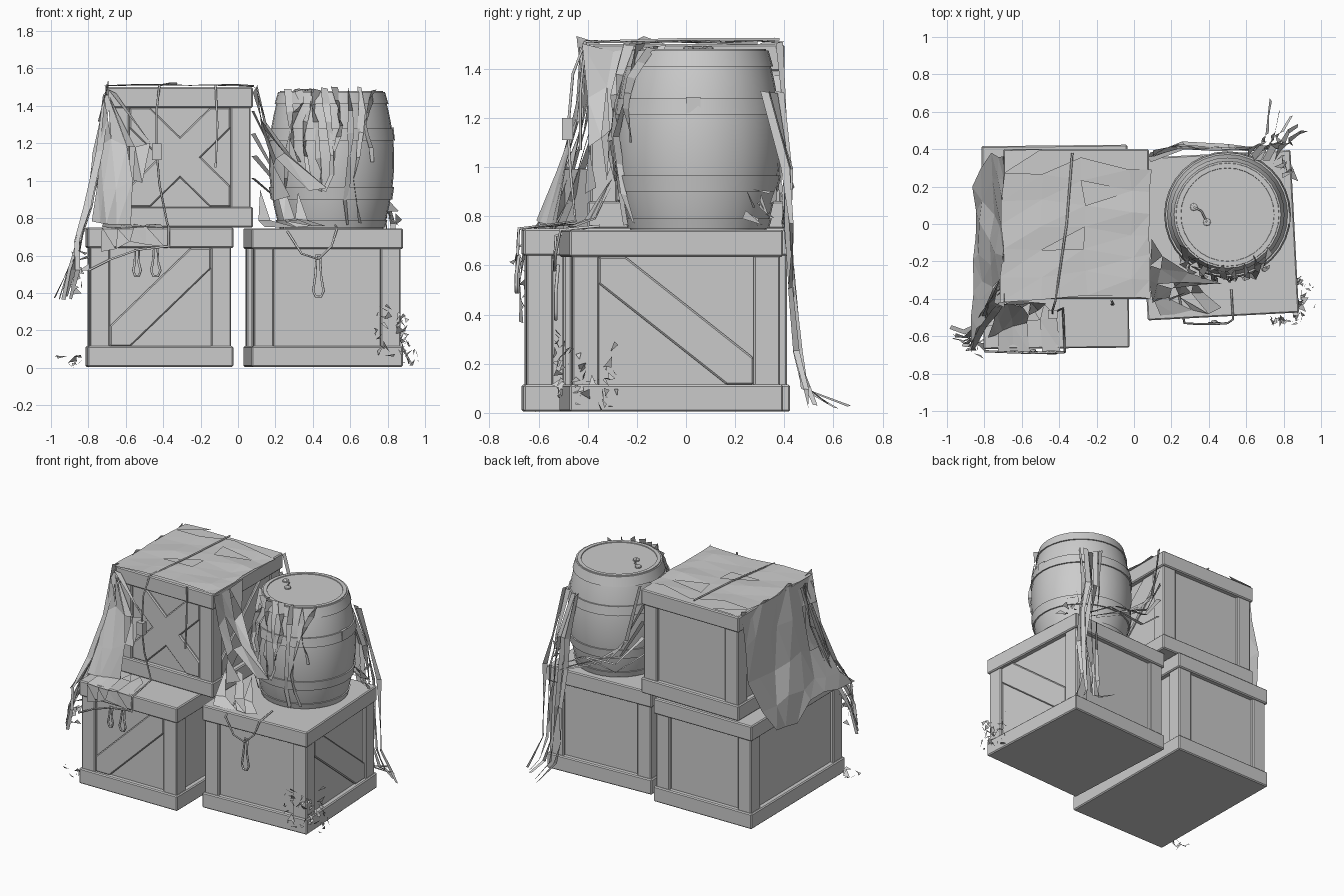
import bpy, bmesh, math, random
from mathutils import Vector, Matrix

if "Cube" in bpy.data.objects:
    bpy.data.objects.remove(bpy.data.objects["Cube"])

random.seed(4)


def finish(name, bm, smooth=False):
    mesh = bpy.data.meshes.new(name)
    bm.to_mesh(mesh)
    bm.free()
    ob = bpy.data.objects.new(name, mesh)
    bpy.context.collection.objects.link(ob)
    if smooth:
        bpy.ops.object.select_all(action='DESELECT')
        ob.select_set(True)
        bpy.context.view_layer.objects.active = ob
        bpy.ops.object.shade_smooth_by_angle(angle=math.radians(35))
    return ob


def box(bm, lo, hi, matrix=Matrix()):
    lo, hi = Vector(lo), Vector(hi)
    size = Matrix.Diagonal((*(hi - lo), 1))
    bmesh.ops.create_cube(bm, size=1, matrix=matrix @ Matrix.Translation((lo + hi) / 2) @ size)


def crate(name, lo, hi, spin=0, braces=(), rail=0.11, post=0.12):
    """Framed crate; braces hold (side, slope), side 0 front, 1 right, 2 back, 3 left."""
    lo, hi = Vector(lo), Vector(hi)
    c, s = (lo + hi) / 2, hi - lo
    hx, hy, hz = s / 2
    bm = bmesh.new()
    box(bm, (-hx + .035, -hy + .035, -hz + .02), (hx - .035, hy - .035, hz - .02))
    box(bm, (-hx, -hy, hz - rail), (hx, hy, hz))
    box(bm, (-hx, -hy, -hz), (hx, hy, -hz + rail))
    for sx in (-1, 1):
        for sy in (-1, 1):
            a = Vector((sx * (hx - .012), sy * (hy - .012), 0))
            b = Vector((sx * (hx - post), sy * (hy - post), 0))
            box(bm, (min(a.x, b.x), min(a.y, b.y), -hz + rail - .01),
                (max(a.x, b.x), max(a.y, b.y), hz - rail + .01))
    for side, slope in braces:
        half, depth = ((hx, hy), (hy, hx))[side % 2]
        w, h = half - post, hz - rail
        turn = Matrix.Rotation(side * math.pi / 2, 4, 'Z')
        d = .11
        # brace profile clipped to the opening corners
        prof = [(-w, -h), (-w + d, -h), (w, h - d), (w, h), (w - d, h), (-w, -h + d)]
        front = [bm.verts.new(turn @ Vector((x * slope, -depth + .018, z))) for x, z in prof]
        back = [bm.verts.new(turn @ Vector((x * slope, -depth + .04, z))) for x, z in prof]
        bm.faces.new(front)
        bm.faces.new(back[::-1])
        for i in range(6):
            j = (i + 1) % 6
            bm.faces.new((front[j], front[i], back[i], back[j]))
    bmesh.ops.recalc_face_normals(bm, faces=bm.faces)
    ob = finish(name, bm)
    ob.location = c
    ob.rotation_euler.z = math.radians(spin)
    bev = ob.modifiers.new("worn_edges", 'BEVEL')
    bev.width, bev.segments = .007, 1
    return ob


def lathe(name, profile, centre, sides=32):
    bm = bmesh.new()
    rings = []
    for r, z in profile:
        rings.append([bm.verts.new((centre[0] + r * math.cos(t), centre[1] + r * math.sin(t), z))
                      for t in (2 * math.pi * i / sides for i in range(sides))])
    for a, b in zip(rings, rings[1:]):
        for i in range(sides):
            j = (i + 1) % sides
            bm.faces.new((a[i], a[j], b[j], b[i]))
    bm.faces.new(rings[0][::-1])
    bm.faces.new(rings[-1])
    return finish(name, bm, True)


def sheet(name, rows, cols, jitter, holes=0.0, ragged=0.0):
    """Torn cloth spanned between the end points of successive rows."""
    bm = bmesh.new()
    grid = []
    for k, (a, b) in enumerate(rows):
        line = []
        for i in range(cols + 1):
            p = Vector(a).lerp(Vector(b), i / cols)
            p += Vector([random.uniform(-jitter[n], jitter[n]) for n in range(3)])
            if k == len(rows) - 1:
                p.z += random.uniform(-ragged, ragged)
            line.append(bm.verts.new(p))
        grid.append(line)
    for r, q in zip(grid, grid[1:]):
        for i in range(cols):
            for tri in ((r[i], q[i], q[i + 1]), (r[i], q[i + 1], r[i + 1])):
                if random.random() > holes:
                    bm.faces.new(tri)
    return finish(name, bm)


def ribbon(bm, pts, width, wobble=.012):
    """Narrow tapering strip of cloth with flat, twisted segments."""
    left, right = [], []
    for i, p in enumerate(pts):
        p = Vector(p) + Vector([random.uniform(-wobble, wobble) for _ in range(3)])
        ang = random.uniform(0, 2 * math.pi)
        w = width * (1 - .6 * i / len(pts)) / 2
        side = Vector((math.cos(ang), math.sin(ang), random.uniform(-.3, .3))) * w
        if left and (left[-1].co - right[-1].co).dot(side) < 0:
            side = -side
        left.append(bm.verts.new(p + side))
        right.append(bm.verts.new(p - side))
    for i in range(len(pts) - 1):
        bm.faces.new((left[i], right[i], right[i + 1], left[i + 1]))


def cord(name, pts, radius=.006, closed=False):
    cu = bpy.data.curves.new(name, 'CURVE')
    cu.dimensions = '3D'
    cu.bevel_depth, cu.bevel_resolution = radius, 1
    sp = cu.splines.new('POLY')
    sp.points.add(len(pts) - 1)
    for q, p in zip(sp.points, pts):
        q.co = (*p, 1)
    sp.use_cyclic_u = closed
    cu.use_fill_caps = True
    ob = bpy.data.objects.new(name, cu)
    bpy.context.collection.objects.link(ob)


def scraps(name, lo, hi, count, size):
    bm = bmesh.new()
    for _ in range(count):
        c = Vector([random.uniform(a, b) for a, b in zip(lo, hi)])
        bm.faces.new([bm.verts.new(c + Vector([random.uniform(-size, size) for _ in range(3)]))
                      for _ in range(3)])
    finish(name, bm)


# Crates
crate("lower_left_crate", (-.81, -.665, .005), (-.03, .42, .75), .6, [(0, 1)])
crate("lower_right_crate", (.05, -.495, .005), (.86, .375, .745), 3, [(1, -1)])
crate("upper_crate", (-.70, -.40, .75), (.08, .40, 1.50), 0, [(0, 1), (0, -1), (1, 1)])

# Barrel with staved bulge, recessed lid and hoops
C = (.50, .05)


def radius_at(z):
    return .335 - .06 * ((z - 1.11) / .37) ** 2


zs = [.745 + .735 * i / 12 for i in range(13)]
lathe("barrel", [(radius_at(z), z) for z in zs] + [(.25, 1.48), (.245, 1.462)], C)
for n, (z0, z1) in enumerate([(.75, .79), (.90, .965), (1.215, 1.28), (1.41, 1.475)]):
    lathe(f"barrel_hoop_{n}", [(radius_at(z0) - .01, z0), (radius_at(z0) + .009, z0),
                               (radius_at(z1) + .009, z1), (radius_at(z1) - .01, z1)], C)
bm = bmesh.new()
box(bm, (.80, .0, 1.22), (.835, .06, 1.285))
finish("hoop_clasp", bm)
for n, (x, y) in enumerate([(.32, .09), (.39, .01)]):
    lathe(f"lid_plug_{n}", [(.022, 1.46), (.022, 1.485), (.015, 1.49)], (x, y), 8)
cord("plug_cord", [(.32, .09, 1.488), (.36, .07, 1.485), (.39, .01, 1.488)], .005)

# Torn cloth draped over the upper crate
sheet("top_cloth", [((-.71, -.41, 1.508), (-.70, .40, 1.508)), ((-.50, -.41, 1.513), (-.5, .4, 1.513)),
                    ((-.25, -.38, 1.513), (-.28, .35, 1.513)), ((.0, -.40, 1.512), (-.02, .28, 1.512)),
                    ((.09, -.41, 1.505), (.09, .30, 1.505))], 6, (.012, .012, .006), .1)
sheet("left_drape", [((-.71, -.42, 1.505), (-.71, .39, 1.505)), ((-.735, -.44, 1.30), (-.73, .38, 1.28)),
                     ((-.77, -.50, 1.02), (-.76, .36, 1.02)), ((-.825, -.58, .80), (-.82, .30, .80)),
                     ((-.87, -.66, .62), (-.85, .22, .70))], 6, (.018, .03, .03), .05, .10)
sheet("front_left_drape", [((-.71, -.42, 1.46), (-.67, -.42, 1.46)), ((-.73, -.44, 1.2), (-.48, -.43, 1.2)),
                           ((-.77, -.52, .98), (-.52, -.47, .98)), ((-.80, -.62, .77), (-.58, -.54, .77))],
      4, (.02, .015, .03), .2)
sheet("front_ledge_cloth", [((-.78, -.42, .77), (-.42, -.43, .77)), ((-.80, -.55, .765), (-.42, -.50, .765)),
                            ((-.81, -.68, .75), (-.40, -.68, .75)), ((-.83, -.685, .62), (-.40, -.685, .66))],
      5, (.012, .006, .006), .35, .03)
sheet("right_drape", [((.09, -.41, 1.49), (.10, -.10, 1.49)), ((.13, -.42, 1.30), (.14, -.18, 1.30)),
                      ((.18, -.38, 1.10), (.28, -.27, 1.15)), ((.20, -.40, .90), (.46, -.31, 1.02))],
      3, (.015, .02, .03), .25, .05)
sheet("barrel_foot_cloth", [((.13, -.30, .95), (.38, -.30, .93)), ((.12, -.40, .79), (.36, -.36, .79)),
                            ((.14, -.49, .755), (.48, -.46, .755))], 4, (.015, .015, .006), .3)

# Hanging strips: left corner, barrel front, back right
bm = bmesh.new()
for i in range(5):
    e = i * .025
    ribbon(bm, [(-.71, -.40 + e, 1.46), (-.75, -.46 + e, 1.15), (-.80, -.56 + e, .85),
                (-.85, -.65 + e, .68), (-.86 - e * .5, -.68 + e, .52), (-.90 - e * .7, -.66 + e, .37)], .045)
finish("left_corner_strips", bm)
bm = bmesh.new()
for i in range(9):
    x = .26 + i * .055
    pts = []
    low = random.choice((.77, .95, 1.1))
    for k in range(7):
        z = 1.49 - (1.49 - low) * k / 6
        xx = x + .02 * math.sin(k + i)
        r = radius_at(z) + .02
        pts.append((xx, C[1] - math.sqrt(max(.01, r * r - (xx - C[0]) ** 2)), z))
    ribbon(bm, pts, .045)
finish("barrel_front_strips", bm)
bm = bmesh.new()
for i in range(5):
    e = i * .035
    ribbon(bm, [(.60 + e, .37 - e * .3, 1.30), (.66 + e * .8, .41, 1.0), (.68 + e, .42, .76), (.70 + e, .43, .5),
                (.70 + e, .45, .25), (.71 + e * 1.2, .48 + e * .1, .10),
                (.74 + e * 1.3, .66 - e * 1.2, .03)], .04)
finish("back_right_strips", bm)
bm = bmesh.new()
for i in range(5):
    ribbon(bm, [(.09, .38 - i * .01, 1.5 - i * .12), (.2 + i * .02, .42, 1.1 - i * .06),
                (.35 + i * .05, .41, .90), (.66 + i * .03, .40, .76)], .03)
finish("back_link_strips", bm)

# Cords, loops and hanging padlock
cord("lock_cord", [(-.33, .38, 1.52), (-.36, .0, 1.52), (-.42, -.41, 1.51), (-.435, -.46, 1.38),
                   (-.435, -.48, 1.16), (-.42, -.47, .98), (-.38, -.45, .78), (-.37, -.68, .75), (-.37, -.685, .64)])
bm = bmesh.new()
box(bm, (-.46, -.505, 1.11), (-.41, -.46, 1.20))
finish("padlock", bm)


def loop(name, x, y, top, low, w):
    cord(name, [(x - .01, y + .01, top), (x - w * .6, y, (top + low) / 2), (x - w, y, low + .03), (x - w * .5, y, low),
                (x + w * .5, y, low), (x + w, y, low + .03), (x + w * .5, y, (top + low) / 2), (x + .01, y + .01, top)],
         .007, True)


loop("front_loop_a", -.54, -.685, .63, .49, .02)
loop("front_loop_b", -.44, -.69, .64, .49, .025)
loop("right_front_loop", .43, -.53, .60, .38, .028)
cord("left_swag", [(-.80, -.68, .52), (-.68, -.685, .58), (-.54, -.69, .63), (-.37, -.685, .65)])
cord("right_swag", [(.24, -.38, .76), (.27, -.53, .72), (.34, -.535, .61), (.43, -.535, .58), (.50, -.53, .65), (.53, -.51, .745),
                    (.52, -.35, .76)])
cord("upper_corner_cord", [(-.12, -.41, 1.51), (-.11, -.43, 1.3), (-.12, -.43, 1.07)])

# Loose leaves and splinters
scraps("corner_leaves", (.70, -.53, .04), (.90, -.50, .32), 20, .03)
scraps("side_leaves", (.87, -.5, .06), (.90, -.26, .28), 22, .03)
scraps("barrel_side_leaves", (.79, .22, .76), (.84, .36, .95), 8, .05)
scraps("ground_splinters_left", (-.97, -.63, .02), (-.83, -.56, .06), 8, .03)
scraps("ground_splinters_right", (.88, -.45, .03), (.97, -.3, .08), 8, .03)
scraps("left_leaves", (-.88, -.69, .42), (-.82, -.6, .62), 14, .035)
